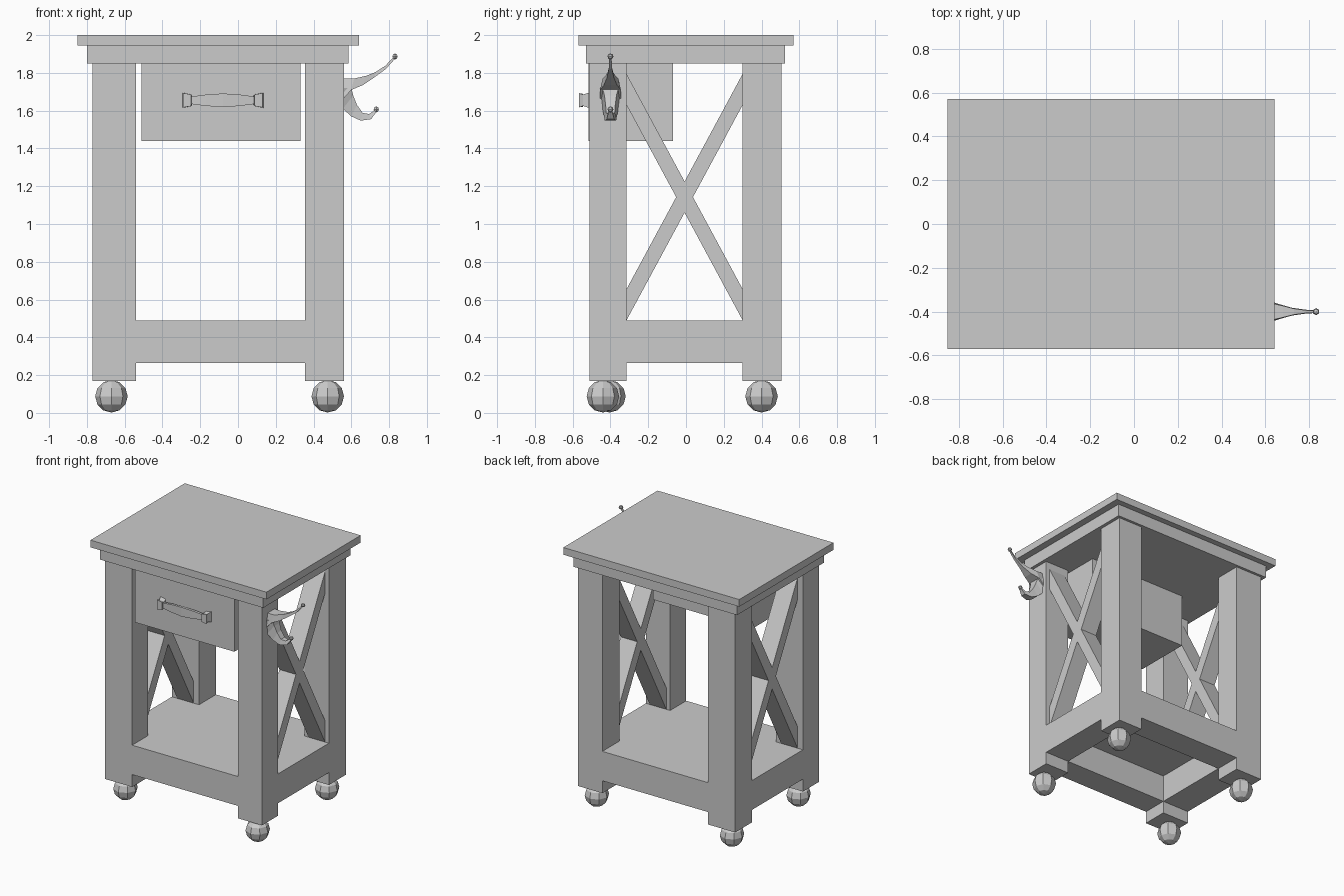
import bpy, bmesh
from mathutils import Matrix

if "Cube" in bpy.data.objects:
    bpy.data.objects.remove(bpy.data.objects["Cube"])


def finish(bm, name):
    bmesh.ops.recalc_face_normals(bm, faces=bm.faces)
    me = bpy.data.meshes.new(name)
    bm.to_mesh(me)
    bm.free()
    ob = bpy.data.objects.new(name, me)
    bpy.context.collection.objects.link(ob)
    return ob


def box(name, x0, x1, y0, y1, z0, z1):
    bm = bmesh.new()
    bmesh.ops.create_cube(bm, size=1)
    for v in bm.verts:
        v.co = (x1 if v.co.x > 0 else x0, y1 if v.co.y > 0 else y0, z1 if v.co.z > 0 else z0)
    return finish(bm, name)


def ball(name, pos, r, seg=8, rings=6):
    bm = bmesh.new()
    bmesh.ops.create_uvsphere(bm, u_segments=seg, v_segments=rings, radius=r,
                              matrix=Matrix.Translation(pos))
    return finish(bm, name)


def loft(name, rings):
    """Skin a row of equal-length point rings and cap both ends."""
    bm = bmesh.new()
    rows = [[bm.verts.new(p) for p in r] for r in rings]
    n = len(rows[0])
    for a, b in zip(rows, rows[1:]):
        for i in range(n):
            j = (i + 1) % n
            bm.faces.new((a[i], a[j], b[j], b[i]))
    bm.faces.new(rows[0])
    bm.faces.new(rows[-1])
    return finish(bm, name)


# Table top and apron
box("table_top", -0.85, 0.64, -0.57, 0.57, 1.945, 2.0)
box("apron", -0.80, 0.585, -0.53, 0.525, 1.85, 1.945)

# Legs
LEG_X = {"left": (-0.77, -0.54), "right": (0.355, 0.56)}
LEG_Y = {"front": (-0.51, -0.315), "back": (0.30, 0.505)}
for sx, (xa, xb) in LEG_X.items():
    for sy, (ya, yb) in LEG_Y.items():
        box(f"{sy}_{sx}_leg", xa, xb, ya, yb, 0.17, 1.85)

# Lower rails, flush with the legs, and the thin shelf
for sy, (ya, yb) in LEG_Y.items():
    box(f"{sy}_rail", -0.54, 0.355, ya, yb, 0.265, 0.49)
for sx, (xa, xb) in LEG_X.items():
    box(f"{sx}_rail", xa, xb, -0.315, 0.30, 0.265, 0.49)
box("shelf", -0.54, 0.355, -0.315, 0.30, 0.475, 0.49)

# Crossed braces on both sides
for sx, (xa, xb) in LEG_X.items():
    c = (xa + xb) / 2
    for tag, za, zb in (("rising", 0.49, 1.63), ("falling", 1.63, 0.49)):
        loft(f"{sx}_{tag}_brace",
             [[(c - 0.07, y, z), (c + 0.07, y, z), (c + 0.07, y, z + 0.165), (c - 0.07, y, z + 0.165)]
              for y, z in ((-0.315, za), (0.30, zb))])

# Drawer and its handle
box("drawer", -0.51, 0.33, -0.515, -0.07, 1.44, 1.85)
HX = -0.08
for tag, s in (("left", -1), ("right", 1)):
    post = [(HX + s * 0.215, -0.515, 0.04), (HX + s * 0.205, -0.545, 0.03), (HX + s * 0.21, -0.567, 0.038)]
    loft(f"{tag}_handle_post",
         [[(x, y, 1.655 - h), (x - s * 0.042, y, 1.655 - h * 0.8),
           (x - s * 0.042, y, 1.655 + h * 0.8), (x, y, 1.655 + h)] for x, y, h in post])
grip = [(-0.18, -0.548, 0.018), (-0.09, -0.555, 0.03), (0, -0.56, 0.036), (0.09, -0.555, 0.03), (0.18, -0.548, 0.018)]
loft("handle_grip",
     [[(HX + x, y - 0.007, 1.655 - h), (HX + x, y + 0.012, 1.655 - h),
       (HX + x, y + 0.012, 1.655 + h), (HX + x, y - 0.007, 1.655 + h)] for x, y, h in grip])

# Ball feet
for name, x, y in (("front_left", -0.67, -0.405), ("front_right", 0.475, -0.44),
                   ("back_left", -0.67, 0.40), ("back_right", 0.475, 0.40)):
    ball(f"{name}_ball_foot", (x, y, 0.088), 0.086)

# Double hook on the right side: upper edge, lower edge, half width per station
YC = -0.40


def hook_arm(name, stations):
    loft(name, [[(a, YC - w * 0.75, b), (a, YC + w * 0.75, b), (c, YC + w, d), (c, YC - w, d)]
                for a, b, c, d, w in stations])


hook_arm("hook_upper_arm", [
    (0.555, 1.77, 0.555, 1.66, 0.056), (0.615, 1.77, 0.60, 1.71, 0.055),
    (0.68, 1.785, 0.66, 1.735, 0.035), (0.73, 1.805, 0.72, 1.775, 0.018),
    (0.78, 1.838, 0.782, 1.82, 0.009), (0.826, 1.885, 0.836, 1.88, 0.006)])
hook_arm("hook_lower_arm", [
    (0.60, 1.72, 0.555, 1.72, 0.056), (0.61, 1.68, 0.555, 1.61, 0.042),
    (0.63, 1.63, 0.60, 1.57, 0.034), (0.66, 1.588, 0.65, 1.547, 0.03),
    (0.695, 1.582, 0.705, 1.555, 0.02), (0.725, 1.605, 0.737, 1.60, 0.008)])
ball("hook_upper_knob", (0.831, YC, 1.887), 0.016, 6, 4)
ball("hook_lower_knob", (0.732, YC, 1.607), 0.016, 6, 4)
